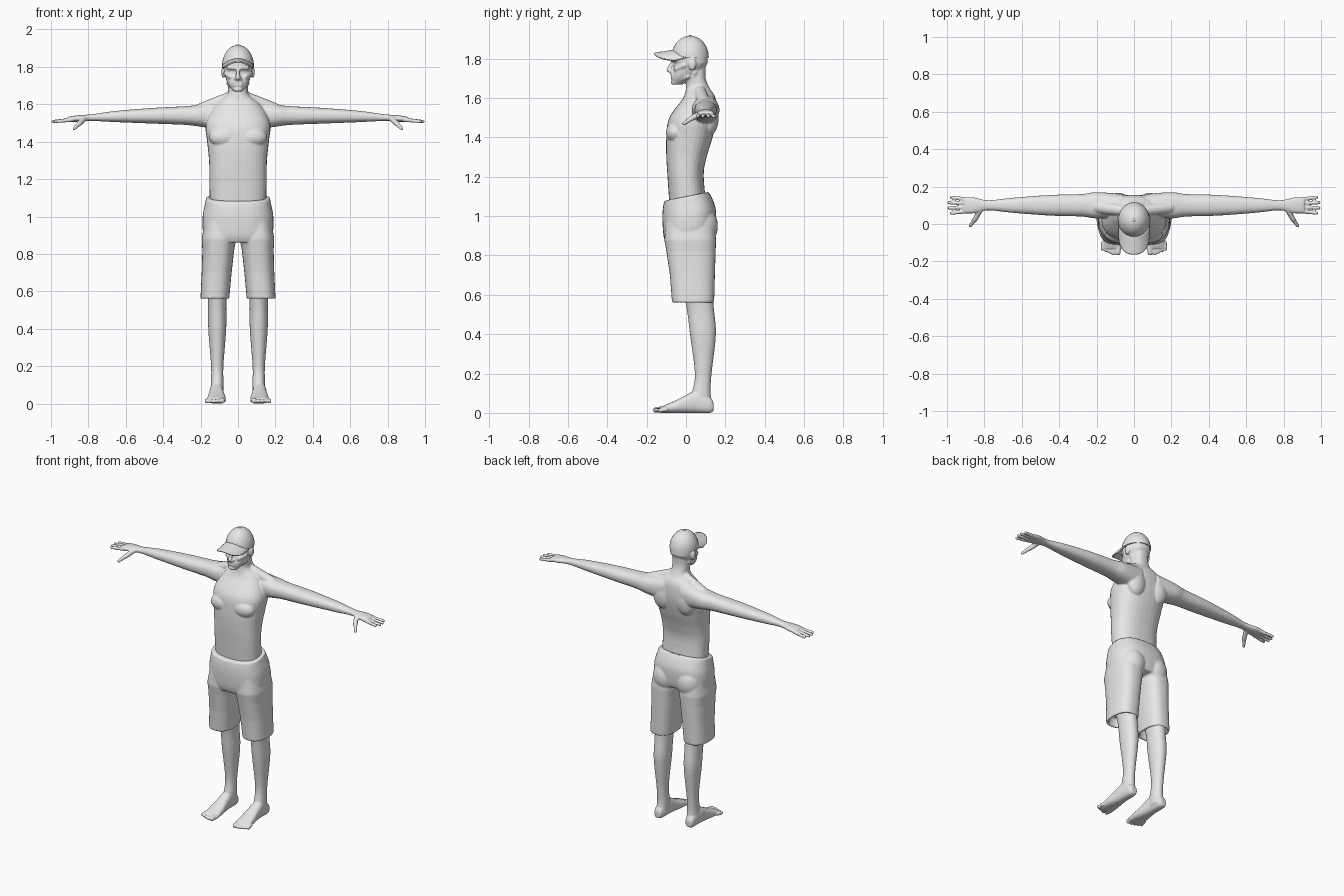
import bpy, bmesh
from math import sin, cos, pi, sqrt, radians, copysign
from mathutils import Vector, Matrix

if "Cube" in bpy.data.objects:
    bpy.data.objects.remove(bpy.data.objects["Cube"], do_unlink=True)

grey = bpy.data.materials.new("light_grey")
grey.use_nodes = True
grey.diffuse_color = (.8, .8, .8, 1)
grey.node_tree.nodes["Principled BSDF"].inputs["Base Color"].default_value = grey.diffuse_color


def spline(rows, steps):
    """Smooth the sections with a Catmull-Rom curve."""
    rows = [Vector(row) for row in rows]
    padded = [rows[0]] + rows + [rows[-1]]
    smooth = []
    for before, start, end, after in zip(padded, padded[1:], padded[2:], padded[3:]):
        leave, arrive = (end - before) / 2, (after - start) / 2
        for step in range(steps):
            t = step / steps
            bend = (start - end) * 2 + leave + arrive
            sag = (end - start) * 3 - leave * 2 - arrive
            smooth.append(start + (leave + (sag + bend * t) * t) * t)
    return smooth + [rows[-1]]


def rounded(value, power):
    return copysign(abs(value) ** (2 / power), value)


def loft(bm, axis, rows, steps=5, power=2.3, tilt=0, count=32):
    """Skin sections given as position, then low and high of the other two axes."""
    rings = []
    for pos, low_u, high_u, low_v, high_v in spline(rows, steps):
        ring = []
        for k in range(count):
            angle = 2 * pi * k / count
            u = (low_u + high_u) / 2 + (high_u - low_u) / 2 * rounded(cos(angle), power)
            v = (low_v + high_v) / 2 + (high_v - low_v) / 2 * rounded(sin(angle), power)
            places = {"x": (pos, u, v), "y": (u, pos, v), "z": (u, v, pos + tilt * v)}
            ring.append(bm.verts.new(places[axis]))
        rings.append(ring)
    for lower, upper in zip(rings, rings[1:]):
        for k in range(count):
            bm.faces.new((lower[k - 1], lower[k], upper[k], upper[k - 1]))
    bm.faces.new(rings[0])
    bm.faces.new(rings[-1])


def centred(rows, middle=0, lean=0):
    """Expand (position, half width, low, high) around a middle line in x."""
    return [(pos, middle + lean * pos - half, middle + lean * pos + half, low, high)
            for pos, half, low, high in rows]


def capsule(bm, start, end, start_radius, end_radius):
    """Rounded, tapered rod."""
    start, end = Vector(start), Vector(end)
    turn = (end - start).to_track_quat("Z", "Y")
    for vert in bmesh.ops.create_uvsphere(bm, u_segments=16, v_segments=10, radius=1)["verts"]:
        if vert.co.z > -.01:
            vert.co = end + turn @ vert.co * end_radius
        else:
            vert.co = start + turn @ vert.co * start_radius


def ball(bm, centre, size):
    place = Matrix.Translation(centre) @ Matrix.Diagonal((*size, 1))
    bmesh.ops.create_uvsphere(bm, u_segments=32, v_segments=24, radius=1, matrix=place)


def mirror_all(bm):
    """Copy everything so far to the other side."""
    copied = bmesh.ops.duplicate(bm, geom=bm.verts[:] + bm.edges[:] + bm.faces[:])["geom"]
    for item in copied:
        if isinstance(item, bmesh.types.BMVert):
            item.co.x = -item.co.x


def finish(bm, name):
    bmesh.ops.recalc_face_normals(bm, faces=bm.faces[:])
    mesh = bpy.data.meshes.new(name)
    bm.to_mesh(mesh)
    bm.free()
    mesh.materials.append(grey)
    mesh.shade_smooth()
    mesh.set_sharp_from_angle(angle=radians(50))
    obj = bpy.data.objects.new(name, mesh)
    bpy.context.collection.objects.link(obj)
    return obj


def blend(obj, voxel, rounds):
    """Merge overlapping pieces into one soft skin."""
    merge = obj.modifiers.new("merge", "REMESH")
    merge.mode = "VOXEL"
    merge.voxel_size = voxel
    merge.use_smooth_shade = True
    soften = obj.modifiers.new("soften", "SMOOTH")
    soften.factor = .5
    soften.iterations = rounds


# Body: paired parts first
bm = bmesh.new()
# Arm and palm, drooping slightly towards the hand
arm = [(.06, .06, .08), (.2, .07, .06), (.28, .06, .05), (.45, .055, .042),
       (.65, .04, .03), (.78, .027, .018), (.86, .043, .017), (.91, .042, .013)]
loft(bm, "x", [(x, .1 - deep, .1 + deep, 1.54 - .03 * x ** 4 - tall, 1.54 - .03 * x ** 4 + tall)
               for x, deep, tall in arm])
# Fingers fan out from the palm, then the thumb
for finger in range(4):
    spread = finger - 1.5
    capsule(bm, (.89, .1 + spread * .021, 1.517),
            (.99 - .006 * spread ** 2, .1 + spread * .028, 1.508), .012, .009)
knuckle = (.85, .025, 1.495)
capsule(bm, (.82, .08, 1.525), knuckle, .016, .014)
capsule(bm, knuckle, (.876, -.01, 1.47), .013, .009)
# Leg
loft(bm, "z", centred([(.75, .07, -.05, .13), (.55, .05, 0, .14), (.4, .048, .02, .152),
                       (.2, .033, .045, .13), (.1, .034, .03, .125), (.03, .035, .02, .14)],
                      middle=.111), power=2.1)
# Foot and toes
loft(bm, "y", centred([(.14, .02, .01, .05), (.12, .03, 0, .08), (.05, .036, 0, .11),
                       (0, .04, 0, .09), (-.06, .048, 0, .06), (-.13, .05, 0, .03)],
                      middle=.115), power=2.5)
capsule(bm, (.083, -.1, .02), (.086, -.153, .015), .016, .015)
for toe in range(4):
    x = .108 + .019 * toe
    capsule(bm, (x, -.1, .018), (x + .003, -.156 + .008 * toe, .013), .011, .011)
# Chest, shoulder blade
ball(bm, (.075, -.055, 1.425), (.08, .047, .055))
ball(bm, (.085, .12, 1.5), (.065, .046, .09))
# Slope from neck to shoulder
capsule(bm, (.04, .07, 1.64), (.19, .09, 1.575), .03, .035)
# Ear, brow, cheek, jaw, neck muscle
ball(bm, (.078, .032, 1.772), (.011, .02, .032))
capsule(bm, (.012, -.07, 1.793), (.05, -.053, 1.795), .009, .009)
capsule(bm, (.042, -.05, 1.748), (.066, -.01, 1.765), .013, .012)
capsule(bm, (.012, -.063, 1.68), (.05, .01, 1.71), .012, .012)
capsule(bm, (.012, 0, 1.605), (.048, .045, 1.73), .012, .014)
mirror_all(bm)
# Torso and neck
loft(bm, "z", centred([(1, .15, -.08, .11), (1.2, .153, -.094, .09), (1.3, .155, -.1, .105),
                       (1.4, .165, -.1, .135), (1.5, .172, -.085, .155), (1.6, .12, -.015, .15),
                       (1.65, .06, 0, .12), (1.7, .053, 0, .1), (1.76, .05, -.01, .1)]), power=2.4)
# Head
loft(bm, "z", centred([(1.668, .022, -.07, -.02), (1.71, .055, -.073, .05), (1.77, .073, -.06, .105),
                       (1.8, .075, -.07, .11), (1.84, .074, -.065, .105), (1.89, .05, -.03, .08)]))
# Nose, lips, chin
capsule(bm, (0, -.066, 1.788), (0, -.088, 1.742), .009, .012)
capsule(bm, (-.012, -.076, 1.736), (.012, -.076, 1.736), .01, .01)
for lip in (1.703, 1.716):
    capsule(bm, (-.018, -.07, lip), (.018, -.07, lip), .008, .008)
ball(bm, (0, -.064, 1.68), (.02, .014, .013))
blend(finish(bm, "body"), .005, 2)

# Shorts: legs with hollow hems and seat, then hips with a sloping waist
bm = bmesh.new()
loft(bm, "z", centred([(1, .08, -.1, .14), (.88, .093, -.11, .153), (.82, .085, -.1, .151),
                       (.7, .08, -.082, .147), (.56, .077, -.071, .143),
                       (.56, .063, -.057, .129), (.62, .063, -.057, .129)],
                      middle=.163, lean=-.07), steps=1, power=2.5)
ball(bm, (.085, .08, .95), (.085, .082, .1))
mirror_all(bm)
loft(bm, "z", centred([(.88, .165, -.1, .14), (.92, .188, -.114, .15), (1, .189, -.12, .152),
                       (1.06, .178, -.118, .135), (1.1, .17, -.11, .115)]), power=2.5, tilt=.2)
blend(finish(bm, "shorts"), .006, 4)

# Cap crown: dome cut flat at its rim, with a button
bm = bmesh.new()
ball(bm, (0, .021, 1.805), (.085, .095, .112))
for vert in bm.verts:
    vert.co.z = max(vert.co.z, 1.805)
ball(bm, (0, .021, 1.917), (.008, .008, .004))
finish(bm, "cap_crown")

# Cap brim: arched plate
bm = bmesh.new()
bmesh.ops.create_grid(bm, x_segments=32, y_segments=12, size=1)
for vert in bm.verts:
    across, along = vert.co.x, (vert.co.y + 1) / 2
    root = -.062 * sqrt(max(0, 1 - across ** 2))
    tip = -.055 - .108 * sqrt(max(0, 1 - abs(across) ** 2.6))
    vert.co = (.081 * across, root + (tip - root) * along, 1.842 - .016 * along - .036 * across ** 2)
plate = finish(bm, "cap_brim").modifiers.new("thickness", "SOLIDIFY")
plate.thickness = .008
plate.offset = 0
